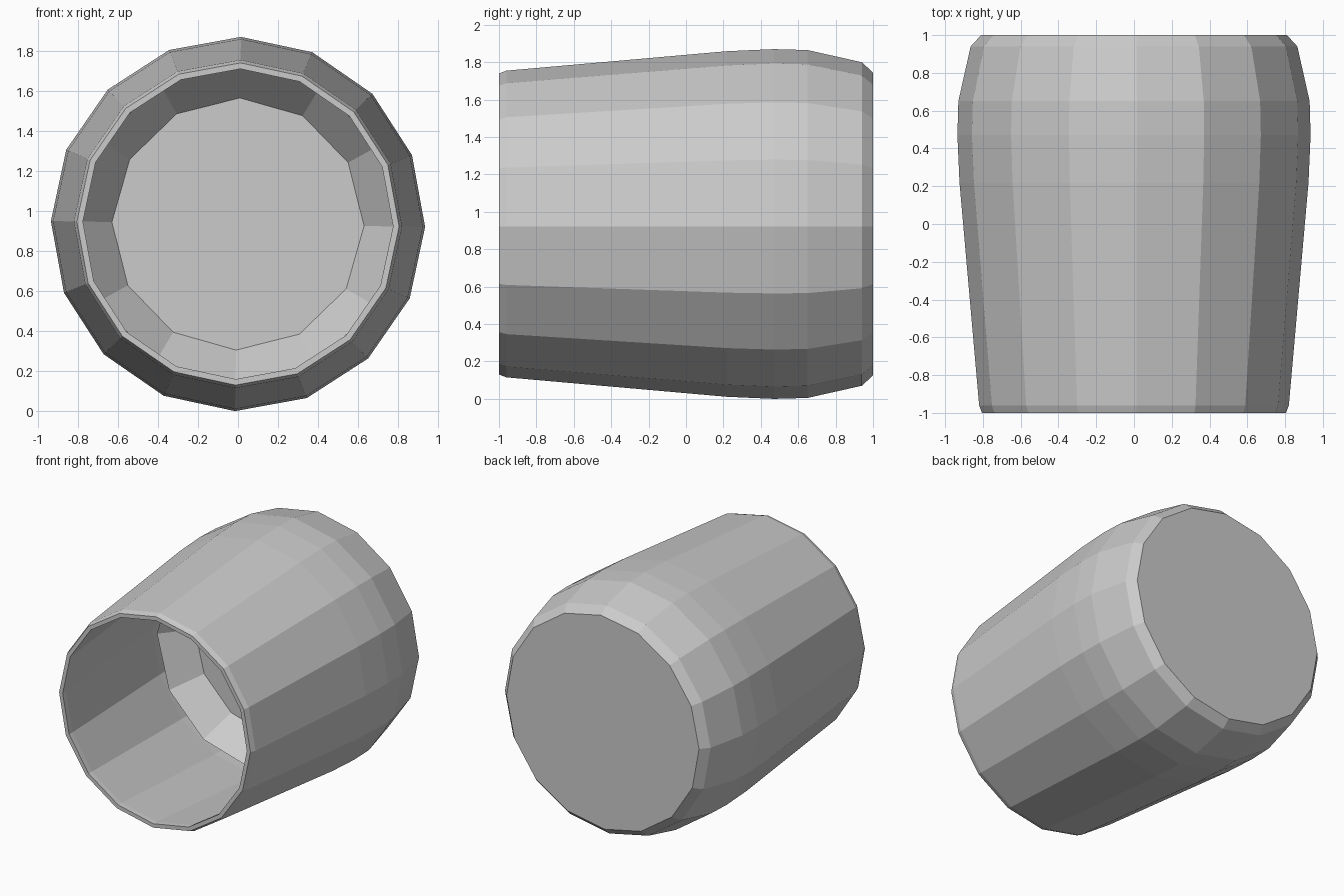
import bpy, math

if "Cube" in bpy.data.objects:
    bpy.data.objects.remove(bpy.data.objects["Cube"])

CZ = 0.935                   # height of the lathe axis
TWIST = math.radians(-0.9)   # slight roll around the axis


def lathe(name, profile, sides, cap_start=False, cap_end=False):
    """Revolve (y, radius) points around the y axis."""
    verts, faces = [], []
    for y, r in profile:
        for i in range(sides):
            a = TWIST + 2 * math.pi * i / sides
            verts.append((r * math.cos(a), y, CZ + r * math.sin(a)))
    for k in range(len(profile) - 1):
        for i in range(sides):
            j = (i + 1) % sides
            a, b = k * sides, (k + 1) * sides
            faces.append((a + i, b + i, b + j, a + j))
    if cap_start:
        faces.append(tuple(range(sides)))
    if cap_end:
        last = (len(profile) - 1) * sides
        faces.append(tuple(last + i for i in reversed(range(sides))))
    mesh = bpy.data.meshes.new(name)
    mesh.from_pydata(verts, [], faces)
    mesh.update()
    obj = bpy.data.objects.new(name, mesh)
    bpy.context.collection.objects.link(obj)
    return obj


# Hollow cup: inner base, inner wall, rim, outer wall, outer base
lathe("cup", [
    (0.94, 0.77), (0.88, 0.82), (0.63, 0.88), (0.47, 0.885), (0.22, 0.875),
    (-0.96, 0.775), (-1.0, 0.775),
    (-1.0, 0.805), (-0.96, 0.82), (0.22, 0.924), (0.47, 0.935),
    (0.65, 0.93), (0.94, 0.865), (1.0, 0.81),
], 16, cap_start=True, cap_end=True)

# Shallow twelve-sided dish sitting inside the cup
lathe("contents_dish", [(0.38, 0.63), (0.17, 0.80)], 12, cap_start=True)
